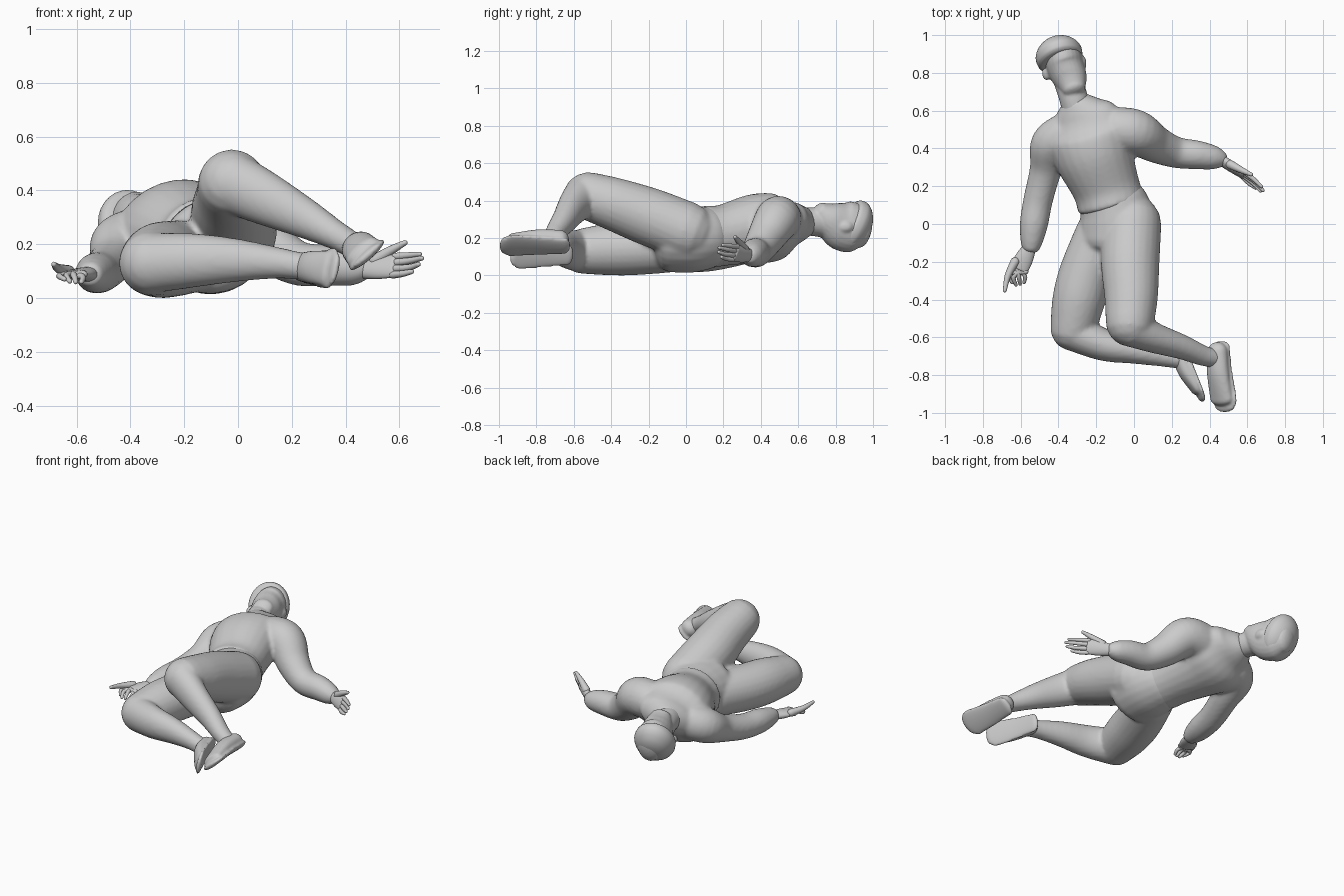
import bpy, bmesh, math
from mathutils import Vector, Matrix


def spline(p, steps):
    """Catmull-Rom samples through rows of (x, y, z, width, depth)."""
    out = []
    q = [p[0]] + p + [p[-1]]
    for i in range(1, len(q) - 2):
        a, b, c, d = q[i - 1:i + 3]
        for s in range(steps):
            t = s / steps
            out.append([0.5 * (2 * b[k] + (c[k] - a[k]) * t
                        + (2 * a[k] - 5 * b[k] + 4 * c[k] - d[k]) * t * t
                        + (3 * b[k] - a[k] - 3 * c[k] + d[k]) * t ** 3) for k in range(5)])
    return out + [list(p[-1])]


def loft(bm, pts, up=(0, 0, 1), cap=1.0, segs=24, steps=6):
    """Tube with elliptical sections and rounded ends."""
    pts = [tuple(p) if len(p) == 5 else tuple(p) + (p[3],) for p in pts]
    s = spline(pts, steps)
    pos = [Vector(r[:3]) for r in s]
    tan = [(pos[min(i + 1, len(s) - 1)] - pos[max(i - 1, 0)]).normalized() for i in range(len(s))]
    rows = [(pos[i], tan[i], s[i][3], s[i][4]) for i in range(len(s))]
    angles = [math.radians(a) for a in (22, 45, 65, 82)]

    def end(row, sign):
        c, t, w, d = row
        return [(c + t * sign * cap * min(w, d) * math.sin(a), t,
                 w * math.cos(a), d * math.cos(a)) for a in angles]
    rows = end(rows[0], -1)[::-1] + rows + end(rows[-1], 1)
    rings = []
    for c, t, w, d in rows:
        side = t.cross(Vector(up)).normalized()
        top = side.cross(t).normalized()
        rings.append([bm.verts.new(c + side * w * math.cos(2 * math.pi * k / segs)
                      + top * d * math.sin(2 * math.pi * k / segs)) for k in range(segs)])
    for a, b in zip(rings, rings[1:]):
        for k in range(segs):
            n = (k + 1) % segs
            bm.faces.new((a[k], a[n], b[n], b[k]))
    bm.faces.new(rings[0][::-1])
    bm.faces.new(rings[-1])


def ball(bm, c, size):
    m = Matrix.Translation(c) @ Matrix.Diagonal((*size, 1))
    bmesh.ops.create_uvsphere(bm, u_segments=20, v_segments=12, radius=1, matrix=m)


def finish(name, bm, voxel=0, smooth=4):
    bmesh.ops.recalc_face_normals(bm, faces=bm.faces[:])
    me = bpy.data.meshes.new(name)
    bm.to_mesh(me)
    bm.free()
    for f in me.polygons:
        f.use_smooth = True
    ob = bpy.data.objects.new(name, me)
    bpy.context.collection.objects.link(ob)
    if voxel:
        r = ob.modifiers.new("merge", 'REMESH')
        r.mode, r.voxel_size, r.use_smooth_shade = 'VOXEL', voxel, True
        sm = ob.modifiers.new("soften", 'SMOOTH')
        sm.factor, sm.iterations = 0.5, smooth
    return ob


body_up = (-0.33, 0, 0.94)

# Shirt: chest, shoulders and both sleeves
bm = bmesh.new()
loft(bm, [(-0.122, 0.11, 0.205, 0.182, 0.168), (-0.15, 0.2, 0.215, 0.182, 0.162),
          (-0.215, 0.37, 0.25, 0.215, 0.183), (-0.245, 0.48, 0.255, 0.235, 0.172),
          (-0.268, 0.555, 0.27, 0.2, 0.12), (-0.29, 0.605, 0.28, 0.145, 0.098),
          (-0.31, 0.655, 0.29, 0.08, 0.075)], body_up, 0.2)
loft(bm, [(-0.1, 0.5, 0.3, 0.12), (0.01, 0.485, 0.295, 0.12), (0.11, 0.425, 0.2, 0.1),
          (0.22, 0.38, 0.13, 0.083), (0.34, 0.365, 0.12, 0.076),
          (0.43, 0.35, 0.108, 0.062), (0.475, 0.34, 0.105, 0.04)], (0, 1, 0.2), 0.4)
loft(bm, [(-0.36, 0.48, 0.23, 0.11), (-0.44, 0.42, 0.2, 0.108), (-0.467, 0.29, 0.14, 0.085),
          (-0.507, 0.13, 0.1, 0.078), (-0.53, 0, 0.092, 0.075),
          (-0.542, -0.09, 0.088, 0.06), (-0.548, -0.135, 0.088, 0.045)], (0, 0, 1), 0.4)
finish("shirt", bm, 0.012, 5)

# Trousers: pelvis, thighs and shins
bm = bmesh.new()
loft(bm, [(-0.115, 0.13, 0.203, 0.18, 0.163), (-0.09, 0.03, 0.195, 0.2, 0.178),
          (-0.09, -0.09, 0.195, 0.2, 0.175)], body_up, 0.5)
loft(bm, [(-0.17, -0.04, 0.155, 0.135), (-0.25, -0.25, 0.145, 0.142), (-0.292, -0.4, 0.14, 0.14),
          (-0.322, -0.55, 0.13, 0.122)])
loft(bm, [(-0.315, -0.575, 0.13, 0.1, 0.112), (-0.16, -0.64, 0.14, 0.085, 0.1),
          (0, -0.67, 0.14, 0.07, 0.08), (0.15, -0.7, 0.13, 0.055, 0.058),
          (0.25, -0.72, 0.115, 0.048, 0.05)])
loft(bm, [(-0.01, 0, 0.24, 0.155), (-0.02, -0.2, 0.315, 0.155), (-0.015, -0.38, 0.38, 0.142),
          (-0.022, -0.52, 0.425, 0.128)])
loft(bm, [(-0.022, -0.545, 0.428, 0.105, 0.115), (0.1, -0.6, 0.37, 0.082, 0.1),
          (0.25, -0.65, 0.295, 0.066, 0.075), (0.36, -0.695, 0.235, 0.055, 0.055),
          (0.42, -0.71, 0.2, 0.05, 0.05)])
finish("trousers", bm, 0.012, 5)

# Shoes: rounded upper over a flat sole
shoes = {
    "upper_shoe": ((-0.66, 0, 0.75),
                   [(0.442, -0.675, 0.19, 0.058, 0.05), (0.445, -0.79, 0.19, 0.066, 0.048),
                    (0.462, -0.93, 0.173, 0.072, 0.032)],
                   [(0.46, -0.65, 0.157, 0.062, 0.018), (0.465, -0.78, 0.16, 0.072, 0.018),
                    (0.48, -0.93, 0.16, 0.085, 0.018), (0.482, -0.965, 0.16, 0.07, 0.018)]),
    "lower_shoe": ((-0.9, -0.36, 0.2),
                   [(0.24, -0.68, 0.115, 0.055, 0.045), (0.275, -0.78, 0.115, 0.062, 0.042),
                    (0.33, -0.88, 0.11, 0.066, 0.024)],
                   [(0.255, -0.63, 0.11, 0.058, 0.016), (0.29, -0.74, 0.11, 0.066, 0.016),
                    (0.343, -0.88, 0.11, 0.08, 0.016), (0.357, -0.915, 0.11, 0.063, 0.016)])}
for name, (up, upper, sole) in shoes.items():
    bm = bmesh.new()
    loft(bm, upper, up)
    loft(bm, sole, up, 1.8)
    finish(name, bm, 0.008, 5)

# Head with neck and ears
bm = bmesh.new()
loft(bm, [(-0.295, 0.57, 0.275, 0.08), (-0.318, 0.66, 0.288, 0.076), (-0.348, 0.76, 0.275, 0.078)])
loft(bm, [(-0.318, 0.715, 0.345, 0.062, 0.052), (-0.335, 0.765, 0.305, 0.088, 0.097),
          (-0.362, 0.83, 0.268, 0.1, 0.133), (-0.382, 0.9, 0.255, 0.1, 0.132),
          (-0.395, 0.945, 0.245, 0.075, 0.1)], (0, 0, 1), 0.6)
ball(bm, (-0.462, 0.8, 0.255), (0.025, 0.04, 0.028))
ball(bm, (-0.272, 0.85, 0.26), (0.02, 0.042, 0.03))
finish("head", bm, 0.008, 3)

# Cap: shallow dome with a rolled brim
bm = bmesh.new()
ax, centre = Vector((-0.29, 0.84, -0.46)).normalized(), Vector((-0.39, 0.872, 0.275))
loft(bm, [(*(centre + ax * h), 0.122 * r, 0.142 * r) for h, r in
          ((-0.012, 0.92), (0, 1.0), (0.025, 1.03), (0.045, 1.0), (0.07, 0.88),
           (0.095, 0.66), (0.11, 0.4), (0.116, 0.12))], (0, 0, 1), 0.1, 32, 4)
finish("cap", bm)


# Hands: palm, four fingers and a thumb
def hand(name, wrist, knuckle, up, width, fingers, thumb):
    bm = bmesh.new()
    w, k = Vector(wrist), Vector(knuckle)
    side = (k - w).cross(Vector(up)).normalized()
    loft(bm, [(*w, 0.034, 0.028), (*w.lerp(k, 0.5), width * 0.95, 0.025), (*k, width, 0.018)], up, 0.6)
    for i, (mid, tip) in enumerate(fingers):
        base = k + side * (i - 1.5) * width * 0.52
        loft(bm, [(*base, 0.014), (*mid, 0.012), (*tip, 0.009)], up, segs=12, steps=4)
    loft(bm, [(*p, r) for p, r in zip(thumb, (0.024, 0.017, 0.01))], up, segs=12, steps=4)
    finish(name, bm)


hand("far_hand", (0.455, 0.343, 0.105), (0.58, 0.262, 0.12), (-0.5, -0.75, 0.35), 0.047,
     [((0.63, 0.24, 0.158), (0.675, 0.198, 0.163)), ((0.638, 0.225, 0.138), (0.683, 0.178, 0.148)),
      ((0.635, 0.212, 0.113), (0.67, 0.175, 0.125)), ((0.61, 0.215, 0.09), (0.645, 0.19, 0.098))],
     [(0.51, 0.315, 0.14), (0.57, 0.285, 0.178), (0.62, 0.262, 0.205)])
hand("near_hand", (-0.55, -0.12, 0.088), (-0.608, -0.235, 0.088), (0, 0, 1), 0.05,
     [((-0.662, -0.265, 0.085), (-0.645, -0.31, 0.07)), ((-0.637, -0.28, 0.085), (-0.625, -0.322, 0.062)),
      ((-0.61, -0.28, 0.085), (-0.603, -0.318, 0.06)), ((-0.58, -0.27, 0.08), (-0.582, -0.31, 0.06))],
     [(-0.63, -0.2, 0.098), (-0.668, -0.275, 0.11), (-0.684, -0.352, 0.125)])
